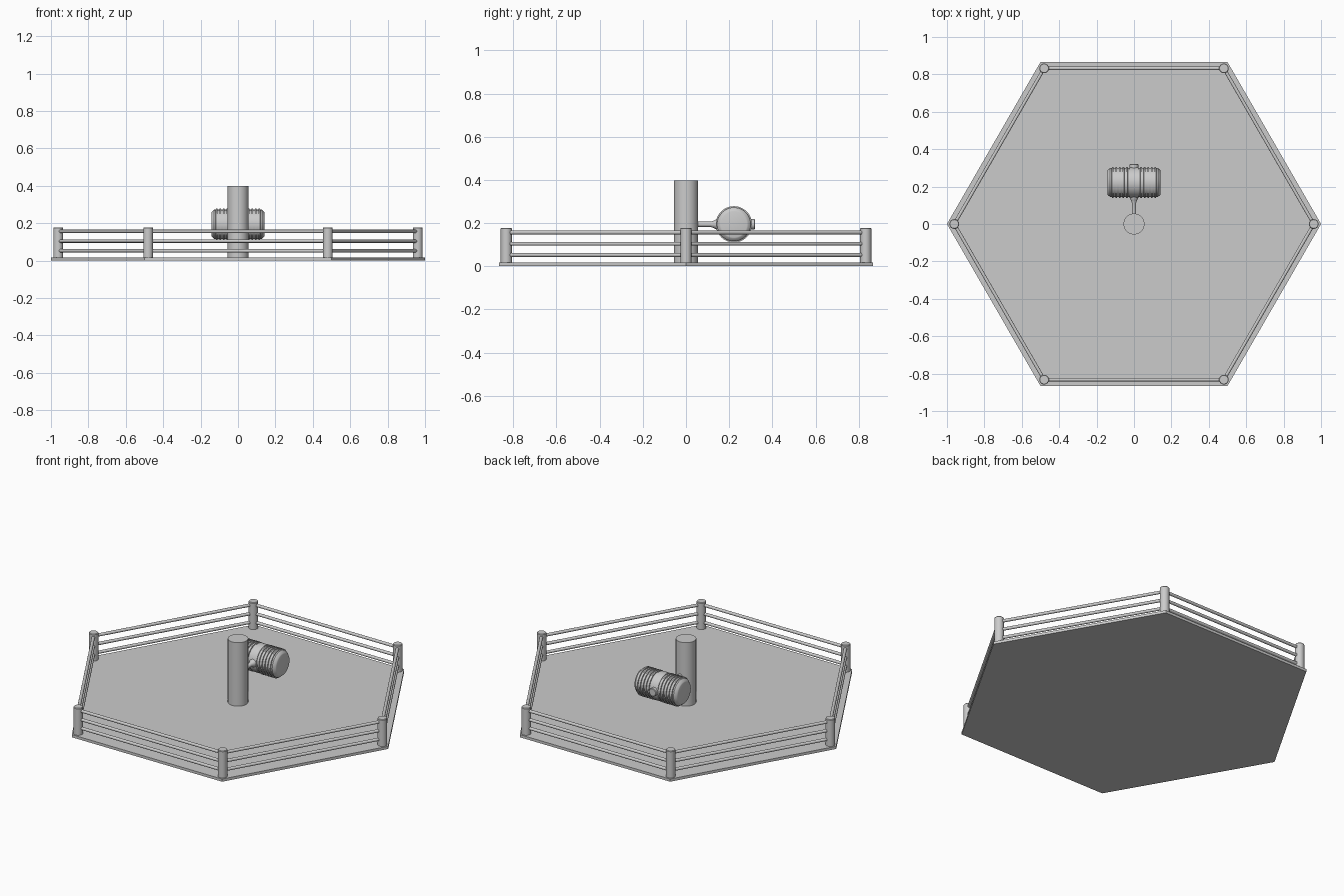
import bpy, bmesh, math
from mathutils import Vector, Matrix

if "Cube" in bpy.data.objects:
    bpy.data.objects.remove(bpy.data.objects["Cube"])


def make(name, bm, smooth=True):
    bmesh.ops.recalc_face_normals(bm, faces=bm.faces)
    me = bpy.data.meshes.new(name)
    bm.to_mesh(me)
    bm.free()
    ob = bpy.data.objects.new(name, me)
    bpy.context.collection.objects.link(ob)
    if smooth:
        bpy.ops.object.select_all(action='DESELECT')
        ob.select_set(True)
        bpy.context.view_layer.objects.active = ob
        bpy.ops.object.shade_smooth_by_angle(angle=math.radians(35))
    return ob


def lathe(name, profile, origin, axis, n=32):
    """Revolve (distance along axis, radius) points; ends are capped."""
    bm = bmesh.new()
    rot = Vector((0, 0, 1)).rotation_difference(Vector(axis)).to_matrix().to_4x4()
    rings = [[bm.verts.new((r * math.cos(math.tau * i / n), r * math.sin(math.tau * i / n), d))
              for i in range(n)] for d, r in profile]
    for a, b in zip(rings, rings[1:]):
        for i in range(n):
            j = (i + 1) % n
            bm.faces.new((a[i], a[j], b[j], b[i]))
    bm.faces.new(rings[0])
    bm.faces.new(rings[-1])
    bm.transform(Matrix.Translation(Vector(origin)) @ rot)
    return make(name, bm)


def rod(name, a, b, r, n=16):
    a, b = Vector(a), Vector(b)
    return lathe(name, [(0, r), ((b - a).length, r)], a, (b - a).normalized(), n)


def corner(i, r, z=0):
    return Vector((r * math.cos(i * math.pi / 3), r * math.sin(i * math.pi / 3), z))


# Hexagonal floor
bm = bmesh.new()
bmesh.ops.create_cone(bm, cap_ends=True, segments=6, radius1=1, radius2=1, depth=0.016,
                      matrix=Matrix.Translation((0, 0, 0.008)))
bmesh.ops.rotate(bm, verts=bm.verts, matrix=Matrix.Rotation(
    -math.atan2(bm.verts[:][0].co.y, bm.verts[:][0].co.x), 3, 'Z'))
make("floor", bm, smooth=False)

# Fence posts and three rails per side
for i in range(6):
    lathe(f"fence_post_{i}", [(0, 0.026), (0.174, 0.026), (0.178, 0.023)],
          corner(i, 0.961), (0, 0, 1), 24)
    for k, z in enumerate((0.052, 0.104, 0.156)):
        rod(f"fence_rail_{i}_{k}", corner(i, 0.961, z), corner(i + 1, 0.961, z), 0.009)

# Centre pillar
rod("pillar", (0, 0, 0), (0, 0, 0.398), 0.056, 48)

# Ribbed barrel, one half profile mirrored along x
C = Vector((0, 0.222, 0.194))
half = [(0.0, 0.078), (0.03, 0.078)]
for x in (0.038, 0.057, 0.076, 0.095, 0.114):
    half += [(x - 0.005, 0.078), (x - 0.004, 0.084), (x + 0.004, 0.084), (x + 0.005, 0.078)]
half += [(0.127, 0.078), (0.141, 0.066), (0.143, 0.06)]
lathe("barrel", [(-x, r) for x, r in half[:0:-1]] + half, C, (1, 0, 0), 48)

# Strap around the middle
lathe("barrel_strap", [(-0.024, 0.078), (-0.024, 0.082), (0.024, 0.082), (0.024, 0.078)],
      C, (1, 0, 0), 48)

# Arm from pillar, flaring where it meets the strap
lathe("arm", [(0.03, 0.012), (0.115, 0.012), (0.128, 0.017), (0.14, 0.023), (0.16, 0.024)],
      (0, 0, C.z), (0, 1, 0), 24)

# Mounting cap on the far side
lathe("end_cap", [(0.28, 0.024), (0.317, 0.024), (0.32, 0.021)],
      (0, 0, C.z), (0, 1, 0), 24)
